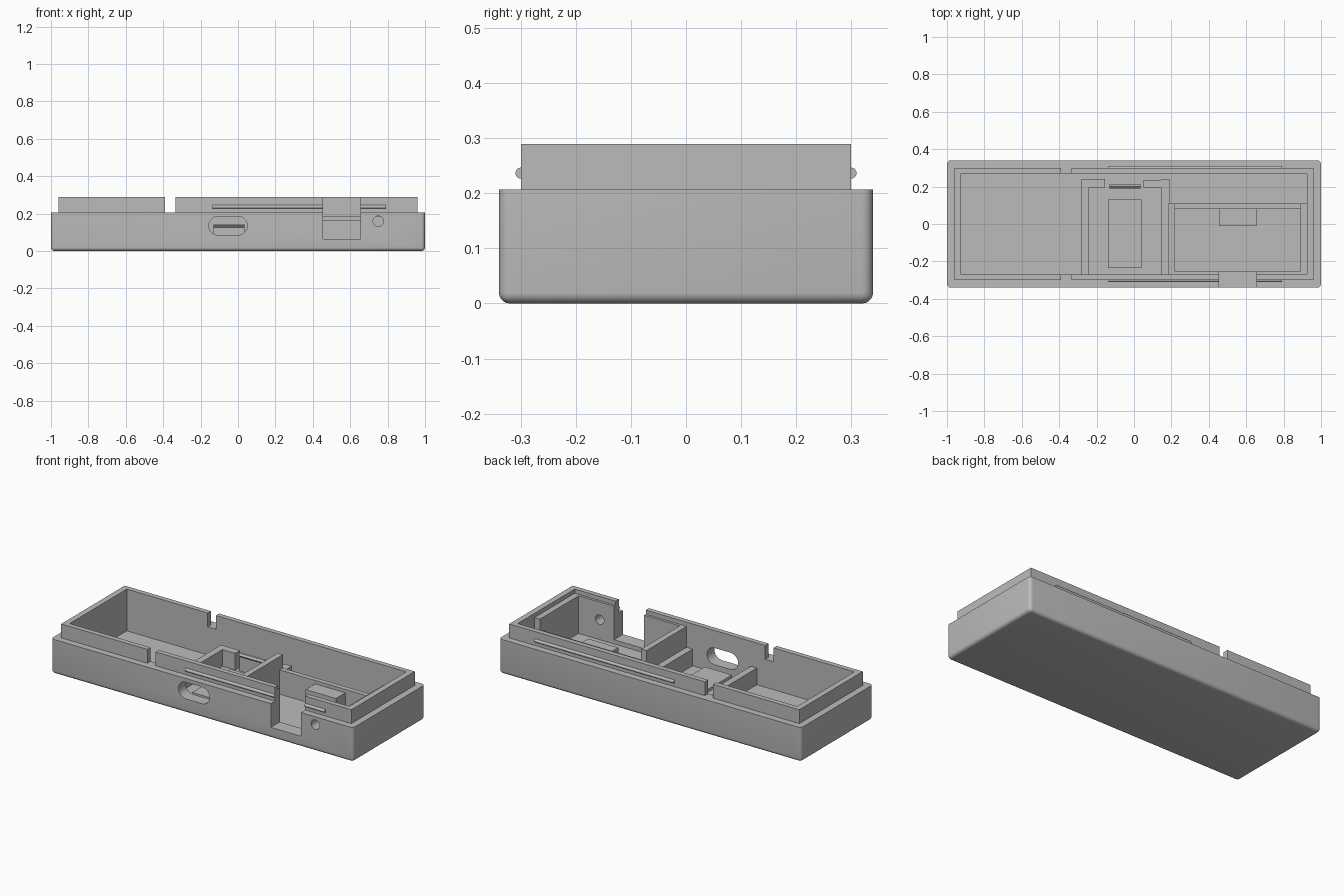
import bpy, bmesh, math

if "Cube" in bpy.data.objects:
    bpy.data.objects.remove(bpy.data.objects["Cube"])

grey = bpy.data.materials.new("plain_grey")
grey.diffuse_color = (0.5, 0.5, 0.5, 1)
grey.use_nodes = True
grey.node_tree.nodes["Principled BSDF"].inputs["Base Color"].default_value = grey.diffuse_color


def finish(name, bm):
    bmesh.ops.recalc_face_normals(bm, faces=bm.faces)
    me = bpy.data.meshes.new(name)
    bm.to_mesh(me)
    bm.free()
    me.materials.append(grey)
    ob = bpy.data.objects.new(name, me)
    bpy.context.collection.objects.link(ob)
    return ob


def box(name, x0, x1, y0, y1, z0, z1, round_base=0):
    bm = bmesh.new()
    bmesh.ops.create_cube(bm, size=1)
    for v in bm.verts:
        v.co = (x0 if v.co.x < 0 else x1, y0 if v.co.y < 0 else y1,
                z0 if v.co.z < 0 else z1)
    if round_base:
        # every edge except the four around the top
        edges = [e for e in bm.edges if min(v.co.z for v in e.verts) < z1 - 1e-4]
        bmesh.ops.bevel(bm, geom=edges, offset=round_base, segments=5,
                        profile=0.5, affect='EDGES')
    return finish(name, bm)


def prism(name, pts, axis, a, b):
    """Extrude a 2D outline along x (points are y, z) or y (points are x, z)."""
    bm = bmesh.new()
    place = (lambda p: (a, p[0], p[1])) if axis == 'X' else (lambda p: (p[0], a, p[1]))
    f = bm.faces.new([bm.verts.new(place(p)) for p in pts])
    geo = bmesh.ops.extrude_face_region(bm, geom=[f])["geom"]
    step = (b - a, 0, 0) if axis == 'X' else (0, b - a, 0)
    bmesh.ops.translate(bm, vec=step,
                        verts=[g for g in geo if isinstance(g, bmesh.types.BMVert)])
    return finish(name, bm)


def oval(cx, cz, r, half=0.0, n=32):
    """Circle, or a stadium when half > 0."""
    pts = []
    for side, start in ((1, -90), (-1, 90)):
        for i in range(n // 2 + (1 if half else 0)):
            t = math.radians(start + 360 * i / n)
            pts.append((cx + side * half + r * math.cos(t), cz + r * math.sin(t)))
    return pts


def boolean(ob, other, mode='DIFFERENCE'):
    mod = ob.modifiers.new("bool", 'BOOLEAN')
    mod.operation, mod.solver, mod.object = mode, 'EXACT', other
    bpy.context.view_layer.objects.active = ob
    bpy.ops.object.modifier_apply(modifier=mod.name)


def smooth(ob):
    bpy.ops.object.select_all(action='DESELECT')
    ob.select_set(True)
    bpy.context.view_layer.objects.active = ob
    bpy.ops.object.shade_smooth_by_angle(angle=math.radians(30))


# Tray with stepped rim
tray = box("tray", -1, 1, -0.34, 0.34, 0, 0.207, round_base=0.02)
rim = box("rim", -0.96, 0.96, -0.30, 0.30, 0.1, 0.29)
boolean(tray, rim, 'UNION')

# Snap ridges along both long sides of the rim
front_ridge = prism("front_ridge", oval(-0.30, 0.237, 0.01, n=20), 'X', -0.135, 0.79)
back_ridge = prism("back_ridge", oval(0.30, 0.237, 0.01, n=20), 'X', -0.135, 0.79)
for ridge in (front_ridge, back_ridge):
    boolean(ridge, rim)
# Front lining of the right-hand compartment
lining = box("compartment_lining", 0.2, 0.91, -0.285, -0.255, 0.02, 0.265)

# Cutters
cavity = box("cavity_cutter", -0.925, 0.925, -0.27, 0.27, 0.04, 0.4)
notch = box("notch_cutter", -0.39, -0.335, -0.5, 0.5, 0.207, 0.4)
port = prism("port_cutter", oval(-0.053, 0.135, 0.05, 0.053), 'Y', -0.4, -0.25)
window = box("window_cutter", 0.455, 0.655, -0.4, -0.25, 0.065, 0.4)
hole = prism("hole_cutter", oval(0.75, 0.16, 0.028), 'Y', -0.4, -0.24)
for cutter in (cavity, notch, port, window, hole):
    boolean(tray, cutter)
for cutter in (window, hole):
    boolean(lining, cutter)
boolean(front_ridge, window)
for helper in (rim, cavity, notch, port, window, hole):
    bpy.data.objects.remove(helper, do_unlink=True)
for ob in (tray, front_ridge, back_ridge):
    smooth(ob)

# Low walls holding the circuit board
F = 0.02
box("board_wall_left", -0.28, -0.24, -0.28, 0.24, F, 0.14)
box("board_wall_right", 0.145, 0.19, -0.28, 0.24, F, 0.14)
box("board_return_left", -0.25, -0.155, 0.195, 0.24, F, 0.14)
box("board_return_right", 0.05, 0.15, 0.195, 0.235, F, 0.14)
box("board_platform", -0.14, 0.04, -0.235, 0.13, F, 0.075)
# Hooked clip behind the board
prism("board_clip", [(0.20, F), (0.215, F), (0.215, 0.145), (0.20, 0.145),
                     (0.19, 0.136), (0.20, 0.125)], 'X', -0.13, 0.035)

# Right-hand compartment walls and stop block
box("compartment_wall_left", 0.185, 0.22, -0.28, 0.11, F, 0.265)
box("compartment_wall_right", 0.89, 0.935, -0.28, 0.11, F, 0.265)
box("compartment_wall_back", 0.2, 0.91, 0.08, 0.11, F, 0.185)
box("stop_block", 0.455, 0.655, -0.01, 0.09, F, 0.165)
